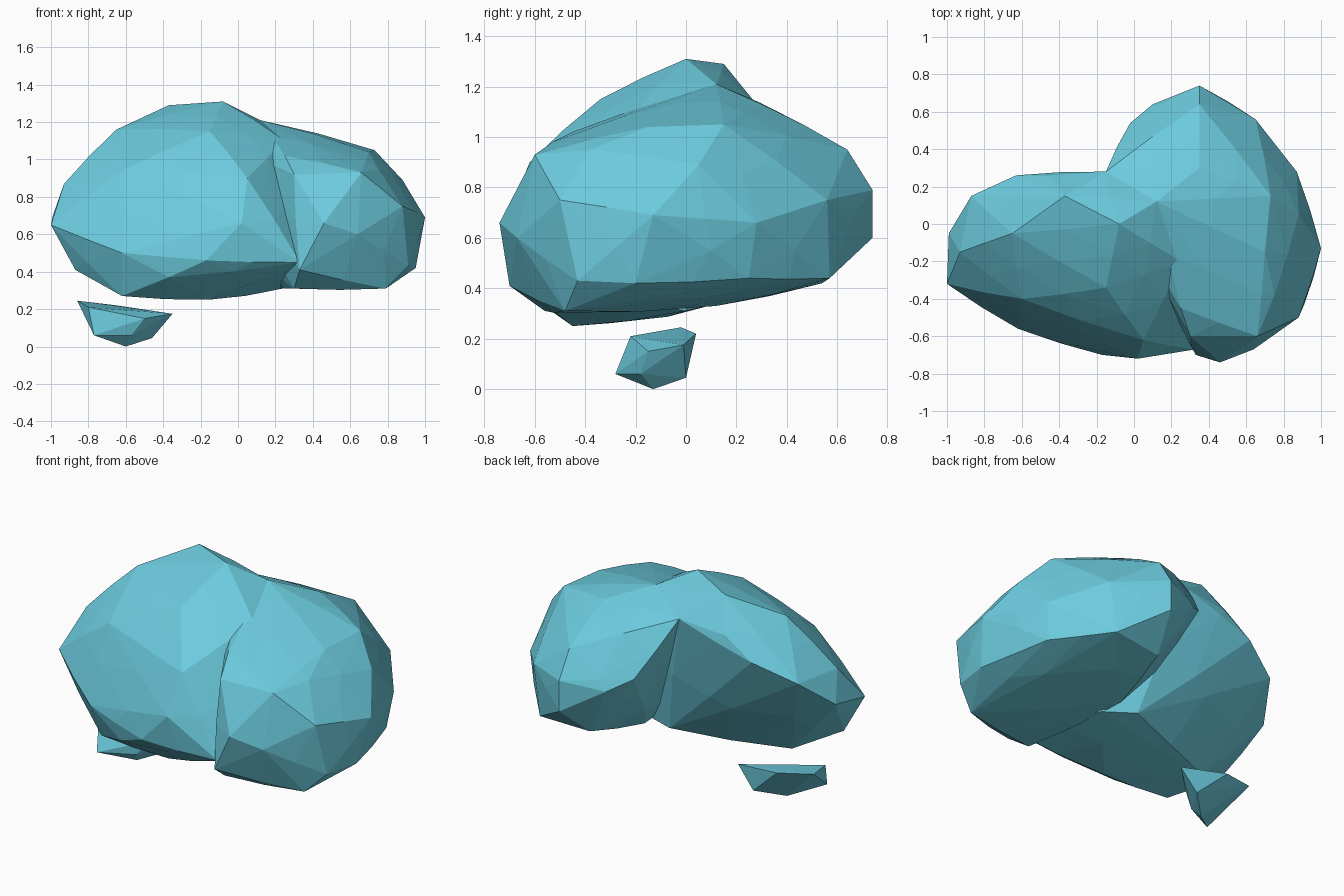
import bpy, bmesh

if "Cube" in bpy.data.objects:
    bpy.data.objects.remove(bpy.data.objects["Cube"])

teal = bpy.data.materials.new("teal")
teal.diffuse_color = (0.15, 0.60, 0.73, 1)
teal.use_nodes = True
teal.node_tree.nodes["Principled BSDF"].inputs["Base Color"].default_value = teal.diffuse_color


def rock(name, points, bulge=0.0):
    """Faceted convex lump around key points; long edges get a slightly raised midpoint."""
    bm = bmesh.new()
    for p in points:
        bm.verts.new(p)

    def wrap():
        res = bmesh.ops.convex_hull(bm, input=bm.verts[:])
        junk = {g for g in res["geom_interior"] + res["geom_unused"]
                if isinstance(g, bmesh.types.BMVert)}
        bmesh.ops.delete(bm, geom=list(junk), context="VERTS")
        bm.normal_update()

    wrap()
    if bulge:
        mids = []
        for e in bm.edges:
            if e.calc_length() > 0.38:
                a, b = e.verts
                n = sum((f.normal for f in e.link_faces), a.co * 0).normalized()
                mids.append((a.co + b.co) / 2 + n * bulge * e.calc_length())
        for m in mids:
            bm.verts.new(m)
        bmesh.ops.delete(bm, geom=bm.edges[:], context="EDGES_FACES")
        wrap()
    bmesh.ops.recalc_face_normals(bm, faces=bm.faces[:])
    me = bpy.data.meshes.new(name)
    bm.to_mesh(me)
    bm.free()
    me.materials.append(teal)
    ob = bpy.data.objects.new(name, me)
    bpy.context.collection.objects.link(ob)
    return ob


# Left lobe: tall ridge sloping to the front and the left, undercut at the back
left = rock("main_body", [
    (-.08, 0, 1.31), (-.37, .15, 1.29), (-.65, -.05, 1.16), (-.93, -.15, .87),
    (-.99, -.05, .7), (-1, -.32, .65), (-.87, .15, .87), (-.63, .26, .98),
    (-.45, .26, 1.1), (-.15, .28, 1.13), (-.87, -.3, .41), (-.62, -.15, .29),
    (-.62, -.45, .27), (-.16, -.45, .25), (-.4, -.12, .31), (.05, .09, .33),
    (.24, 0, .31), (-.62, -.56, .5), (-.37, -.62, .37), (-.17, -.7, .46),
    (.02, -.72, .66), (.05, -.62, .9), (-.15, -.34, 1.15), (-.6, -.4, .95),
    (.13, -.69, .52), (.25, -.2, 1.1), (.12, .12, 1.21), (.33, -.67, .45),
    (0, -.5, .31)], 0.015)

# Right lobe: rounder and lower, reaching far to the back
right = rock("right_lobe", [
    (.12, .12, 1.21), (.35, .3, 1.13), (.73, .15, 1.05), (.35, .64, .95),
    (.35, .74, .79), (.35, .74, .6), (.1, .64, .75), (-.02, .54, .82),
    (-.15, .28, 1.13), (.65, .56, .75), (.87, .28, .66), (.88, .05, .89),
    (1, -.13, .69), (.95, -.2, .42), (.84, .25, .44), (.6, .57, .44),
    (.79, -.48, .31), (.88, -.5, .75), (.91, -.43, .43), (.64, -.67, .6),
    (.46, -.74, .66), (.33, -.7, .41), (.66, -.6, .93), (.3, -.6, .92),
    (.25, -.45, 1.02), (.28, .54, .42), (.2, .12, .33), (.3, -.56, .31),
    (.08, .28, .5), (.7, -.15, 1.04), (.75, -.38, .95), (.92, .1, .55)], 0.015)

# Merge the lobes into one skin
mod = left.modifiers.new("union", "BOOLEAN")
mod.operation, mod.solver, mod.object = "UNION", "EXACT", right
bpy.context.view_layer.objects.active = left
bpy.ops.object.modifier_apply(modifier=mod.name)
bpy.data.objects.remove(right)

# Small loose chip below
rock("small_chip", [
    (-.86, -.02, .245), (-.35, -.01, .175), (-.77, -.28, .06), (-.6, -.13, 0),
    (-.46, 0, .045), (-.8, -.22, .21), (-.5, -.15, .15), (-.65, .04, .22),
    (-.57, -.18, .06)])
